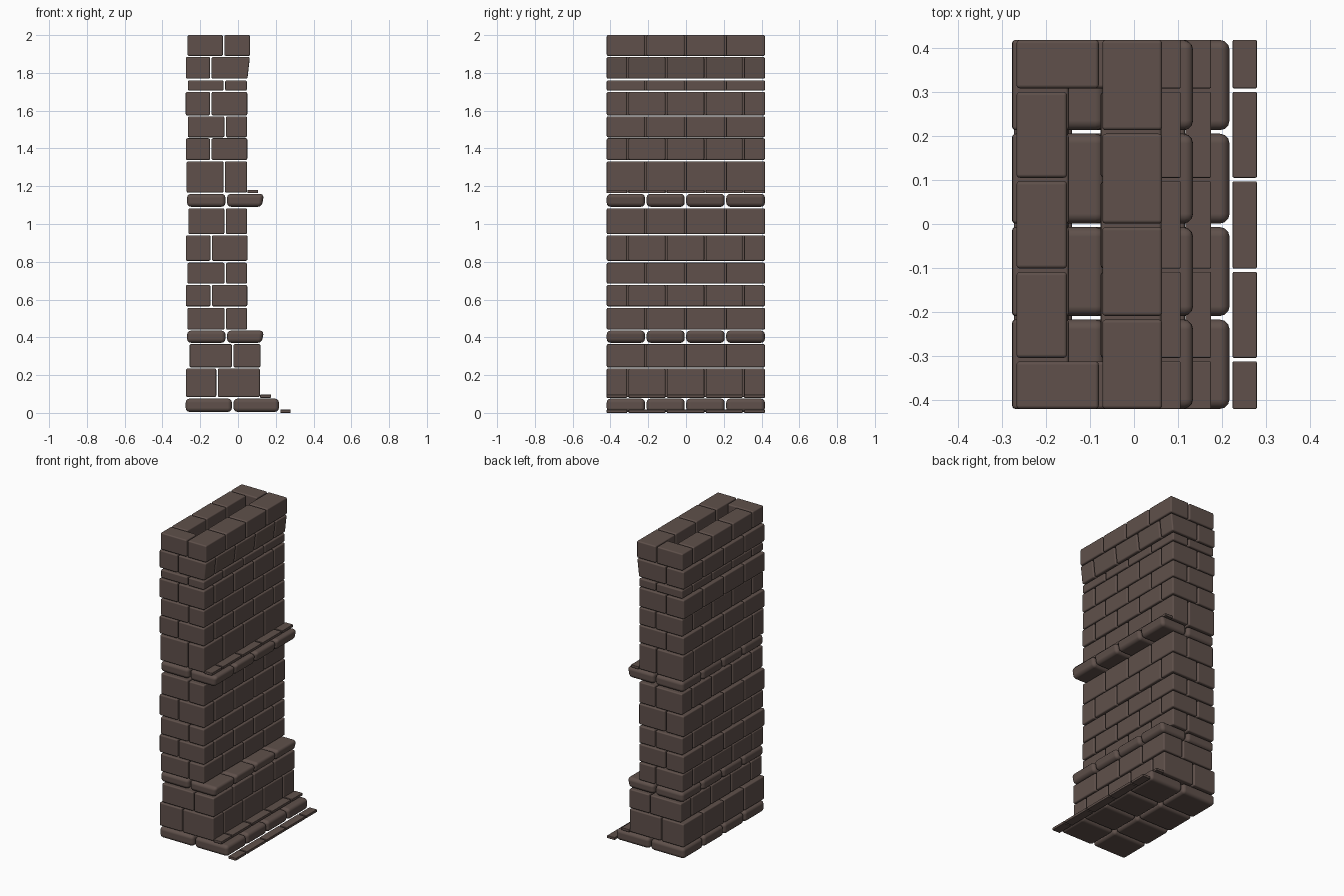
import bpy

if "Cube" in bpy.data.objects:
    bpy.data.objects.remove(bpy.data.objects["Cube"])

stone = bpy.data.materials.new("brown stone")
stone.diffuse_color = (0.115, 0.081, 0.070, 1)
stone.use_nodes = True
stone.node_tree.nodes["Principled BSDF"].inputs["Base Color"].default_value = stone.diffuse_color

GAP = 0.004  # half of a mortar joint
EVEN = [-0.42, -0.213, -0.003, 0.209, 0.418]          # four equal stones
STAGGER = [-0.42, -0.308, -0.105, 0.101, 0.304, 0.418]  # half stone at each end


def add_block(verts, faces, x0, x1, y0, y1, z0, z1, lean=0.0):
    """One stone; lean moves the top right edge outward."""
    n = len(verts)
    verts += [(x0, y0, z0), (x1, y0, z0), (x1, y1, z0), (x0, y1, z0),
              (x0, y0, z1), (x1 + lean, y0, z1), (x1 + lean, y1, z1), (x0, y1, z1)]
    faces += [tuple(n + i for i in f) for f in
              ((3, 2, 1, 0), (4, 5, 6, 7), (0, 1, 5, 4),
               (1, 2, 6, 5), (2, 3, 7, 6), (3, 0, 4, 7))]


def make_object(name, verts, faces, bevel):
    mesh = bpy.data.meshes.new(name)
    mesh.from_pydata(verts, [], faces)
    mesh.materials.append(stone)
    for p in mesh.polygons:
        p.use_smooth = True
    ob = bpy.data.objects.new(name, mesh)
    bpy.context.collection.objects.link(ob)
    mod = ob.modifiers.new("rounded edges", 'BEVEL')
    mod.width = bevel
    mod.segments = 3
    mod.harden_normals = True


def row(verts, faces, x0, x1, joints, z0, z1, lean=0.0, corner=None):
    """Stones along y; corner gives the x range of the first and last stone."""
    last = len(joints) - 2
    for i in range(last + 1):
        a, b = (x0, x1) if corner is None or 0 < i < last else corner
        add_block(verts, faces, a, b, joints[i] + GAP * (i > 0),
                  joints[i + 1] - GAP * (i < last), z0, z1, lean)


def course(name, kind, z0, z1, left, split, right, lean=0.0):
    v, f = [], []
    a, b = split - GAP, split + GAP
    if kind == "slab":        # full-depth moulded stones
        row(v, f, left, a, EVEN, z0, z1)
        row(v, f, b, right, EVEN, z0, z1, lean)
    elif kind == "even":      # even face on the right, corner stones on the left
        row(v, f, left, left + 0.115, STAGGER, z0, z1, corner=(left, a))
        row(v, f, b, right, EVEN, z0, z1, lean)
    else:                     # even face on the left, corner stones on the right
        row(v, f, left, a, EVEN, z0, z1)
        row(v, f, right - 0.125, right, STAGGER, z0, z1, lean, corner=(b, right))
    make_object(name, v, f, 0.022 if kind == "slab" else 0.008)


# Stone courses from the ground up
COURSES = [
    ("base_slab", "slab", 0.005, 0.076, -0.277, -0.028, 0.217, 0.0),
    ("plinth_lower", "stagger", 0.084, 0.235, -0.275, -0.111, 0.116, 0.0),
    ("plinth_upper", "even", 0.241, 0.364, -0.256, -0.028, 0.119, 0.0),
    ("lower_ledge", "slab", 0.371, 0.436, -0.270, -0.062, 0.126, 0.012),
    ("wall_1", "even", 0.441, 0.556, -0.267, -0.067, 0.048, 0.0),
    ("wall_2", "stagger", 0.564, 0.677, -0.276, -0.142, 0.049, 0.0),
    ("wall_3", "even", 0.684, 0.795, -0.267, -0.067, 0.048, 0.0),
    ("wall_4", "stagger", 0.805, 0.940, -0.276, -0.142, 0.050, 0.0),
    ("wall_5", "even", 0.946, 1.083, -0.263, -0.068, 0.048, 0.0),
    ("upper_ledge", "slab", 1.091, 1.160, -0.270, -0.062, 0.126, 0.012),
    ("wall_6", "even", 1.166, 1.331, -0.272, -0.073, 0.048, 0.0),
    ("wall_7", "stagger", 1.339, 1.454, -0.276, -0.144, 0.049, 0.0),
    ("wall_8", "even", 1.459, 1.570, -0.266, -0.068, 0.048, 0.0),
    ("wall_9", "stagger", 1.575, 1.699, -0.277, -0.144, 0.049, 0.0),
    ("thin_course", "even", 1.706, 1.760, -0.265, -0.072, 0.047, 0.0),
    ("flared_course", "stagger", 1.769, 1.884, -0.276, -0.144, 0.050, 0.013),
    ("top_course", "even", 1.890, 2.000, -0.267, -0.076, 0.064, 0.0),
]
for c in COURSES:
    course(*c)

# Thin flat stones lying on the ground and on the projecting courses
for name, x0, x1, z0 in (("ground_strip", 0.224, 0.279, 0.0),
                         ("base_strip", 0.117, 0.175, 0.080),
                         ("ledge_strip", 0.050, 0.106, 1.163)):
    v, f = [], []
    row(v, f, x0, x1, STAGGER, z0, z0 + 0.017)
    make_object(name, v, f, 0.003)
